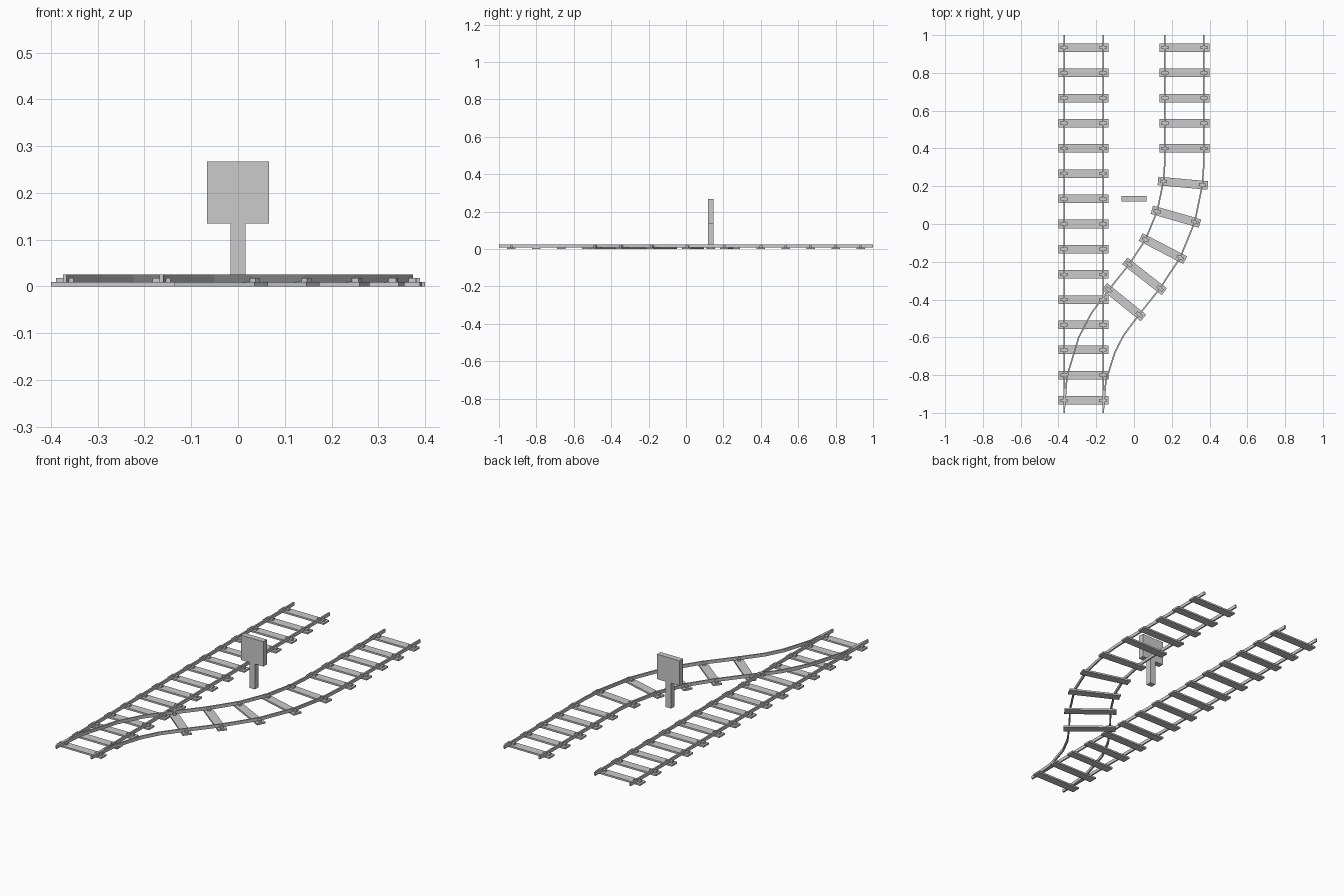
import bpy, bmesh
from math import radians
from mathutils import Matrix, Vector

if "Cube" in bpy.data.objects:
    bpy.data.objects.remove(bpy.data.objects["Cube"])

CENTER = 0.267       # track centre line distance from x = 0
GAUGE = 0.1035       # rail distance from the track centre line
PITCH = 2 / 15       # sleeper spacing
RAIL_W, RAIL_Z0, RAIL_Z1 = 0.008, 0.008, 0.025


def finish(name, bm):
    bmesh.ops.recalc_face_normals(bm, faces=bm.faces)
    mesh = bpy.data.meshes.new(name)
    bm.to_mesh(mesh)
    bm.free()
    ob = bpy.data.objects.new(name, mesh)
    bpy.context.collection.objects.link(ob)
    return ob


def add_box(bm, size, loc, frame=Matrix()):
    m = frame @ Matrix.Translation(loc) @ Matrix.Diagonal((*size, 1))
    bmesh.ops.create_cube(bm, size=1, matrix=m)


def frame_at(x, y, deg):
    return Matrix.Translation((x, y, 0)) @ Matrix.Rotation(radians(deg), 4, 'Z')


def rail(name, stations, offset):
    # rectangular rail swept along the stations, shifted sideways
    bm = bmesh.new()
    rings = []
    for s in stations:
        f = frame_at(*s)
        rings.append([bm.verts.new(f @ Vector((offset + dx * RAIL_W / 2, 0, z)))
                      for dx, z in ((-1, RAIL_Z0), (1, RAIL_Z0), (1, RAIL_Z1), (-1, RAIL_Z1))])
    for a, b in zip(rings, rings[1:]):
        for i in range(4):
            j = (i + 1) % 4
            bm.faces.new((a[i], a[j], b[j], b[i]))
    bm.faces.new(rings[0])
    bm.faces.new(rings[-1])
    finish(name, bm)


def track(name, stations, sleepers):
    for side, sx in (("left", -1), ("right", 1)):
        rail(f"{name}_{side}_rail", stations, sx * GAUGE)
    wood, clips = bmesh.new(), bmesh.new()
    for s in sleepers:
        f = frame_at(*s)
        add_box(wood, (0.265, 0.045, 0.009), (0, 0, 0.0045), f)
        for sx in (-1, 1):
            add_box(clips, (0.038, 0.016, 0.010), (sx * GAUGE, 0, 0.013), f)
    finish(f"{name}_sleepers", wood)
    finish(f"{name}_rail_clips", clips)


# straight track
track("main_track", [(-CENTER, -1, 0), (-CENTER, 1, 0)],
      [(-CENTER, (i - 7) * PITCH, 0) for i in range(15)])

# branch track: x, y, heading in degrees
bend = [(-0.053, -0.414, -39), (0.056, -0.277, -38), (0.153, -0.130, -27.5),
        (0.222, 0.039, -16), (0.259, 0.216, -5.2)]
start = [(-CENTER, -1, 0), (-0.252, -0.82, -7), (-0.197, -0.64, -22), (-0.140, -0.53, -33)]
end = [(CENTER, 0.33, 0), (CENTER, 1, 0)]
track("branch_track", start + bend + end,
      bend + [(CENTER, (i + 3) * PITCH, 0) for i in range(5)])

# sign between the tracks
post = bmesh.new()
add_box(post, (0.033, 0.03, 0.135), (0, PITCH, 0.0675))
finish("sign_post", post)
board = bmesh.new()
add_box(board, (0.132, 0.03, 0.132), (0, PITCH, 0.201))
finish("sign_board", board)
